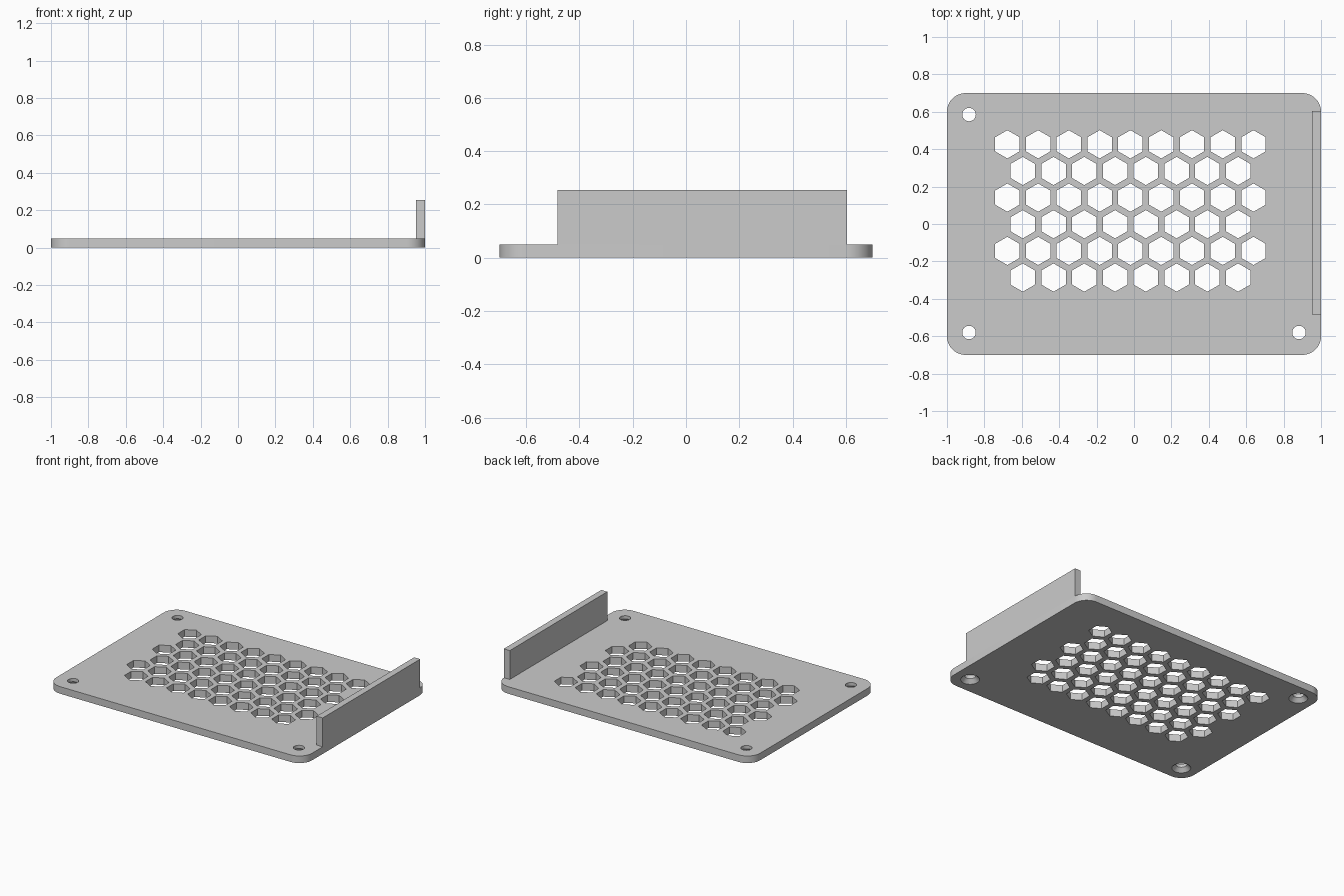
import bpy
import bmesh
from math import cos, sin, pi, radians

if "Cube" in bpy.data.objects:
    bpy.data.objects.remove(bpy.data.objects["Cube"])

grey = bpy.data.materials.new("light grey")
grey.use_nodes = True
grey.diffuse_color = (0.6, 0.6, 0.6, 1)
grey.node_tree.nodes["Principled BSDF"].inputs["Base Color"].default_value = grey.diffuse_color

THICK = 0.05


def ring(x, y, r, n, z, start=0.0):
    return [(x + r * cos(start + 2 * pi * i / n), y + r * sin(start + 2 * pi * i / n), z)
            for i in range(n)]


def loft(bm, rings):
    """Closed solid through a stack of rings, bottom to top."""
    loops = [[bm.verts.new(p) for p in pts] for pts in rings]
    n = len(loops[0])
    bm.faces.new(loops[0][::-1])
    bm.faces.new(loops[-1])
    for low, high in zip(loops, loops[1:]):
        for i in range(n):
            j = (i + 1) % n
            bm.faces.new((low[i], low[j], high[j], high[i]))


def make_object(name, bm):
    mesh = bpy.data.meshes.new(name)
    bm.to_mesh(mesh)
    bm.free()
    mesh.materials.append(grey)
    obj = bpy.data.objects.new(name, mesh)
    bpy.context.collection.objects.link(obj)
    return obj


# Base plate with rounded corners
def rounded_outline(hx, hy, r, z, steps=10):
    pts = []
    for k, (sx, sy) in enumerate([(1, 1), (-1, 1), (-1, -1), (1, -1)]):
        for i in range(steps + 1):
            a = pi / 2 * (k + i / steps)
            pts.append((sx * (hx - r) + r * cos(a), sy * (hy - r) + r * sin(a), z))
    return pts


bm = bmesh.new()
loft(bm, [rounded_outline(1, 0.7, 0.1, z) for z in (0, THICK)])
plate = make_object("base_plate", bm)

# Cutter: honeycomb vents and three screw holes countersunk from below
bm = bmesh.new()
pitch = 0.1645
for row in range(6):
    odd = row % 2
    for col in range(9 - odd):
        x = -0.677 + pitch * (col + odd / 2)
        y = 0.426 - row * pitch * sin(pi / 3)
        loft(bm, [ring(x, y, 0.0755, 6, z, pi / 6) for z in (-0.05, 0.1)])
for x, y in [(-0.882, 0.585), (-0.882, -0.58), (0.882, -0.58)]:
    profile = [(0.061, -0.02), (0.061, 0), (0.036, 0.027), (0.036, 0.1)]
    loft(bm, [ring(x, y, r, 32, z) for r, z in profile])
cutter = make_object("hole_cutter", bm)
cutter.hide_render = True

mod = plate.modifiers.new("holes", 'BOOLEAN')
mod.operation = 'DIFFERENCE'
mod.solver = 'EXACT'
mod.object = cutter
bpy.ops.object.select_all(action='DESELECT')
plate.select_set(True)
bpy.context.view_layer.objects.active = plate
bpy.ops.object.modifier_apply(modifier=mod.name)
bpy.data.objects.remove(cutter)
bpy.ops.object.shade_smooth_by_angle(angle=radians(30))

# Upright wall along the left edge
bm = bmesh.new()
loft(bm, [[(0.953, -0.483, z), (1, -0.483, z), (1, 0.605, z), (0.953, 0.605, z)]
          for z in (THICK, 0.254)])
make_object("side_wall", bm)
